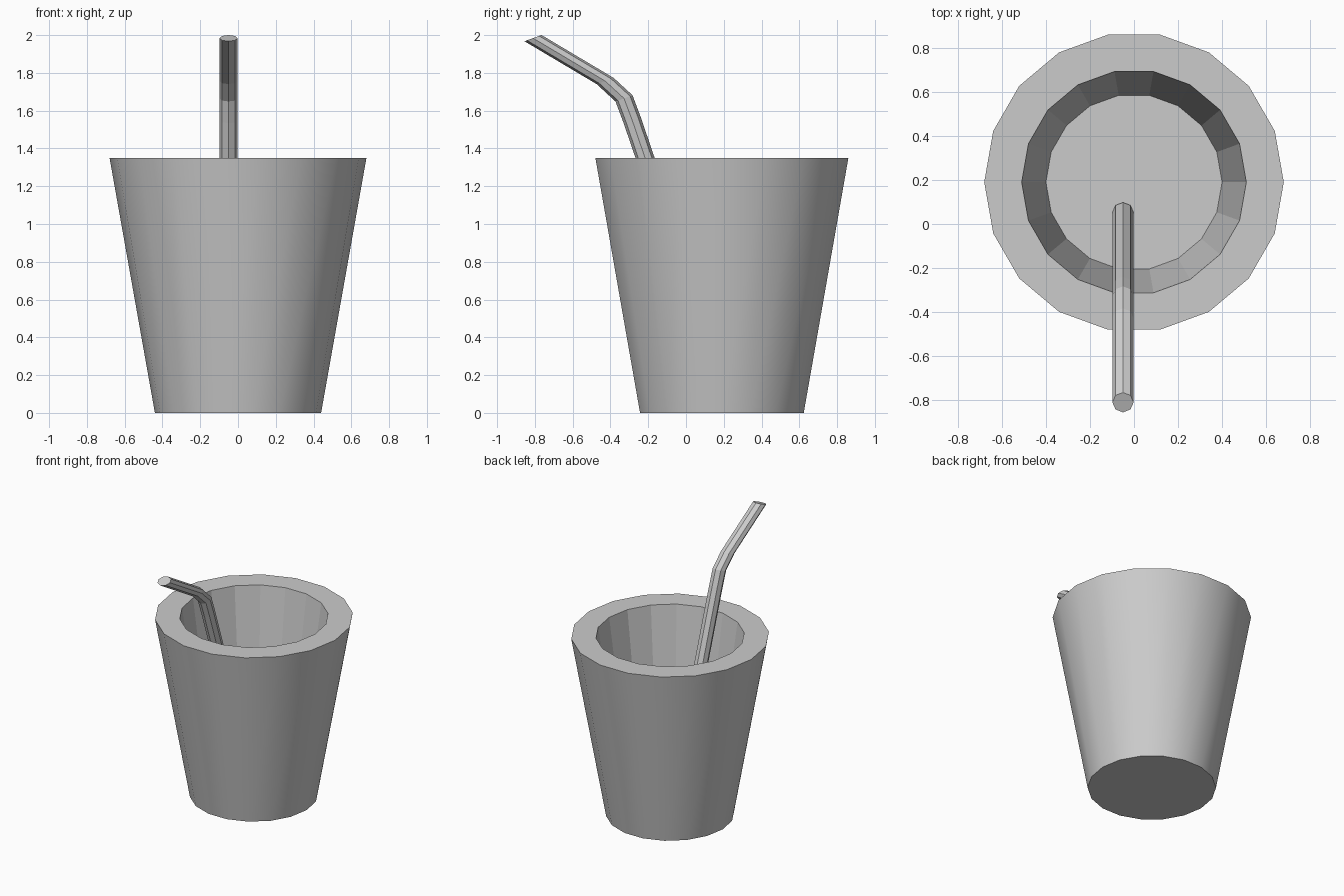
import bpy, bmesh
from math import cos, sin, pi, radians
from mathutils import Vector, Matrix

if "Cube" in bpy.data.objects:
    bpy.data.objects.remove(bpy.data.objects["Cube"])


def loft(name, sections, sides, smooth_bands=()):
    """Skin rings given as (centre, radius, x-tilt); cap both ends."""
    bm = bmesh.new()
    rings = []
    for centre, radius, tilt in sections:
        rot = Matrix.Rotation(tilt, 3, 'X')
        rings.append([bm.verts.new(Vector(centre) + rot @ Vector(
            (radius * cos(2 * pi * i / sides), radius * sin(2 * pi * i / sides), 0)))
            for i in range(sides)])
    for band, (a, b) in enumerate(zip(rings, rings[1:])):
        for i in range(sides):
            j = (i + 1) % sides
            face = bm.faces.new((a[i], a[j], b[j], b[i]))
            face.smooth = band in smooth_bands
    bm.faces.new(rings[0][::-1])
    bm.faces.new(rings[-1])
    bmesh.ops.recalc_face_normals(bm, faces=bm.faces[:])
    mesh = bpy.data.meshes.new(name)
    bm.to_mesh(mesh)
    bm.free()
    obj = bpy.data.objects.new(name, mesh)
    bpy.context.collection.objects.link(obj)
    return obj


# Cup: tapered outer wall, broad rim, faceted hollow with raised floor
cup_profile = [(0.44, 0), (0.68, 1.35), (0.51, 1.35), (0.40, 0.56)]
loft("cup", [((0, 0.19, z), r, 0) for r, z in cup_profile], 18, smooth_bands=(0,))

# Straw: eight-sided, leaning, with every section kept parallel through the bend
straw_path = [(0.053, 0.56), (-0.285, 1.55), (-0.328, 1.665),
              (-0.428, 1.757), (-0.81, 1.984)]
loft("straw", [((-0.05, y, z), 0.048, radians(20)) for y, z in straw_path], 8)
